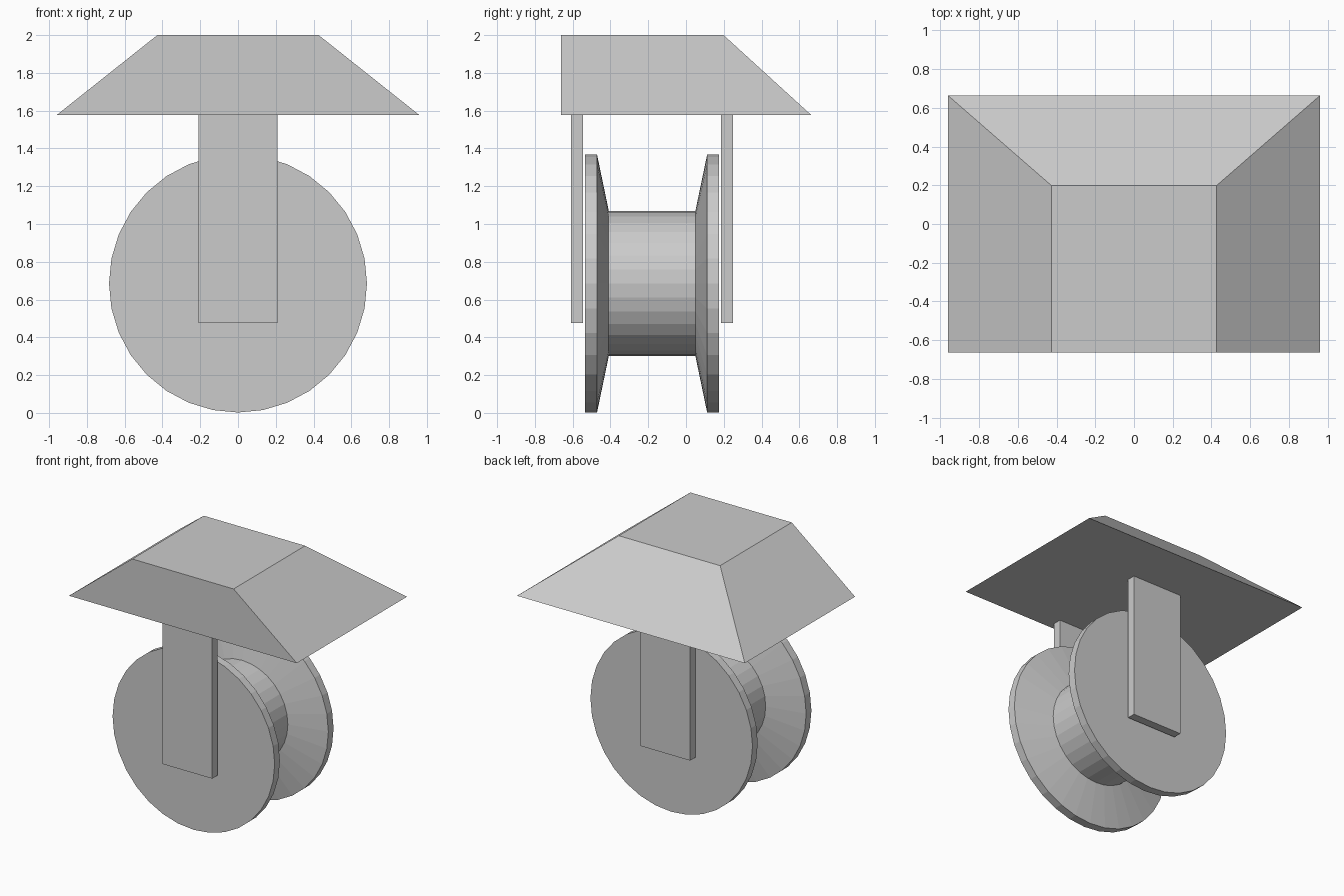
import bpy
from math import sin, cos, pi

if "Cube" in bpy.data.objects:
    bpy.data.objects.remove(bpy.data.objects["Cube"])


def make(name, verts, faces):
    mesh = bpy.data.meshes.new(name)
    mesh.from_pydata(verts, [], faces)
    mesh.validate()
    obj = bpy.data.objects.new(name, mesh)
    bpy.context.collection.objects.link(obj)
    return obj


def loft(name, rings):
    """Skin a stack of equal-length rings and cap both ends."""
    n = len(rings[0])
    verts = [v for ring in rings for v in ring]
    faces = [(r * n + i, r * n + (i + 1) % n, (r + 1) * n + (i + 1) % n, (r + 1) * n + i)
             for r in range(len(rings) - 1) for i in range(n)]
    faces += [tuple(reversed(range(n))), tuple(range((len(rings) - 1) * n, len(rings) * n))]
    return make(name, verts, faces)


def rect(x, y0, y1, z):
    return [(-x, y0, z), (x, y0, z), (x, y1, z), (-x, y1, z)]


# Canopy: upright front, sloping sides and back
loft("canopy", [rect(0.96, -0.663, 0.663, 1.577), rect(0.427, -0.663, 0.199, 2.0)])

# Flat hanger straps on both sides of the wheel
for name, y0, y1 in (("front_strap", -0.609, -0.546), ("back_strap", 0.186, 0.249)):
    loft(name, [rect(0.209, y0, y1, 0.476), rect(0.209, y0, y1, 1.577)])

# Grooved pulley wheel: (y, radius) profile turned around the y axis
SIDES, CENTRE = 32, 0.685
profile = [(-0.534, 0.683), (-0.471, 0.683), (-0.409, 0.385),
           (0.05, 0.385), (0.112, 0.683), (0.175, 0.683)]
loft("pulley_wheel", [[(r * sin(2 * pi * i / SIDES), y, CENTRE + r * cos(2 * pi * i / SIDES))
                       for i in range(SIDES)] for y, r in profile])
